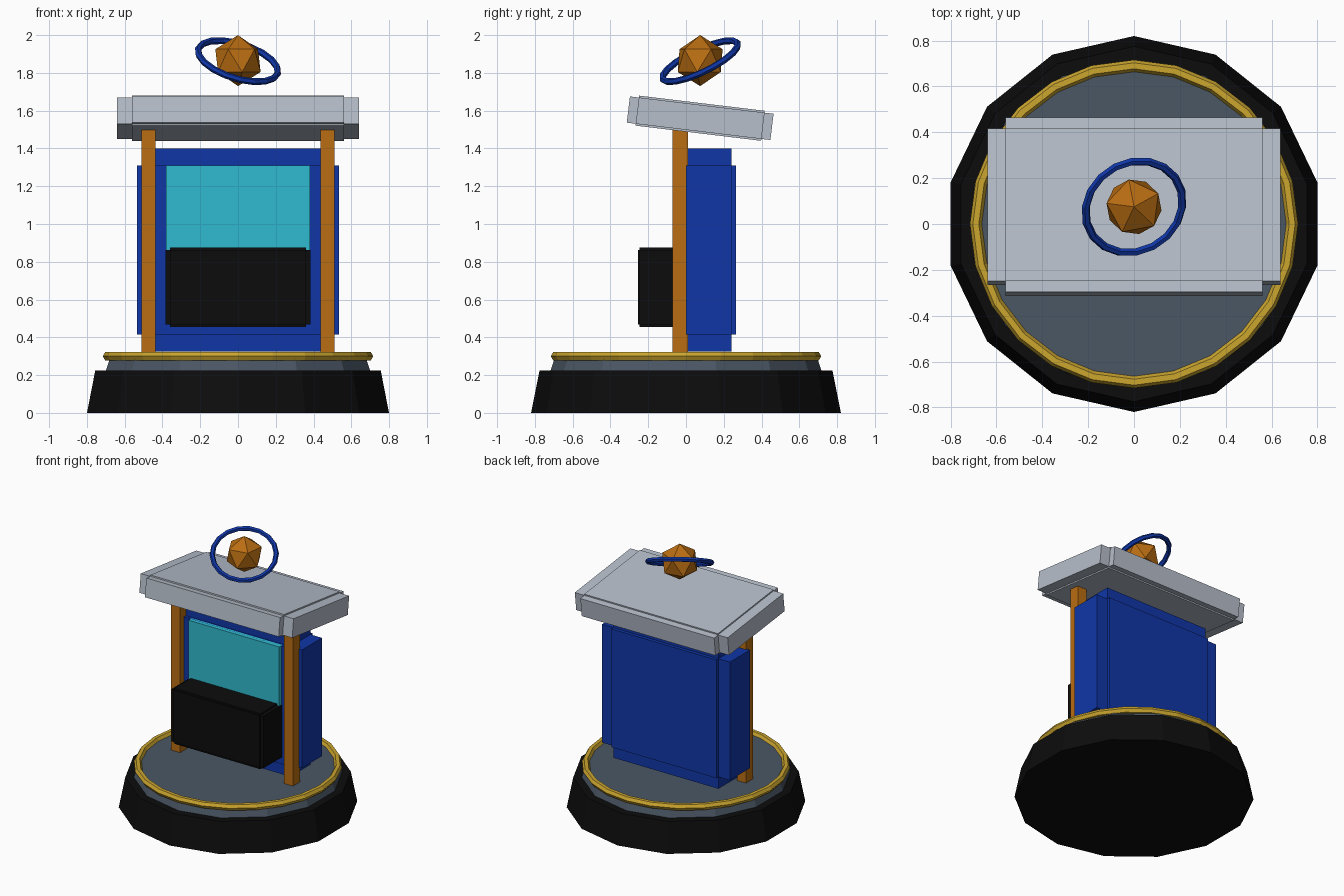
import bpy, bmesh
from mathutils import Matrix, Vector

if "Cube" in bpy.data.objects:
    bpy.data.objects.remove(bpy.data.objects["Cube"], do_unlink=True)


def material(name, rgb):
    m = bpy.data.materials.new(name)
    m.use_nodes = True
    m.diffuse_color = (*rgb, 1)
    m.node_tree.nodes["Principled BSDF"].inputs["Base Color"].default_value = (*rgb, 1)
    return m


black = material("black", (0.0037, 0.0037, 0.0037))
slate = material("slate", (0.07, 0.095, 0.13))
gold = material("gold", (0.6, 0.38, 0.028))
blue = material("blue", (0.005, 0.037, 0.39))
orange = material("orange", (0.49, 0.155, 0.006))
teal = material("teal", (0.03, 0.5, 0.63))
pale_grey = material("pale grey", (0.47, 0.52, 0.6))


def add_object(name, bm, mat, location, rotation=(0, 0, 0)):
    mesh = bpy.data.meshes.new(name)
    bm.to_mesh(mesh)
    bm.free()
    mesh.materials.append(mat)
    obj = bpy.data.objects.new(name, mesh)
    obj.location, obj.rotation_euler = location, rotation
    bpy.context.collection.objects.link(obj)
    return obj


def box(name, mat, center, size, pad=None, rotation=(0, 0, 0)):
    """Box of the given inner size; pad raises a panel on each side, leaving notched edges."""
    bm = bmesh.new()
    bmesh.ops.create_cube(bm, size=1, matrix=Matrix.Diagonal((*size, 1)))
    if pad:
        normals = [f.normal.copy() for f in bm.faces]
        raised = bmesh.ops.extrude_discrete_faces(bm, faces=bm.faces[:])["faces"]
        for face, n in zip(raised, normals):
            face.normal_update()
            n = face.normal
            shift = Vector(a * p for a, p in zip(n, pad))
            bmesh.ops.translate(bm, verts=face.verts[:], vec=shift)
        bmesh.ops.recalc_face_normals(bm, faces=bm.faces[:])
    return add_object(name, bm, mat, center, rotation)


def drum(name, mat, bottom, top, r_bottom, r_top):
    bm = bmesh.new()
    bmesh.ops.create_cone(bm, cap_ends=True, segments=14, radius1=r_bottom,
                          radius2=r_top, depth=top - bottom)
    return add_object(name, bm, mat, (0, 0, (bottom + top) / 2))


def ring(name, mat, center, major, minor, segments, rotation=(0, 0, 0)):
    bpy.ops.mesh.primitive_torus_add(location=center, rotation=rotation, major_radius=major,
                                     minor_radius=minor, major_segments=segments,
                                     minor_segments=6)
    obj = bpy.context.object
    obj.name = name
    obj.data.materials.append(mat)


# Round stand
drum("base", black, 0, 0.225, 0.82, 0.775)
drum("deck", slate, 0.2, 0.3, 0.725, 0.692)
ring("deck_trim", gold, (0, 0, 0.3), 0.69, 0.026, 24)

# Booth body, screen and counter
box("booth_body", blue, (0, 0.12, 0.8625), (0.88, 0.24, 0.895), (0.095, 0.025, 0.09))
box("screen", teal, (0, -0.03, 1.03), (0.76, 0.04, 0.56))
box("counter", black, (0, -0.13, 0.665), (0.72, 0.234, 0.395), (0.025, 0.008, 0.013))

# Posts on both sides
for side, sign in (("left", 1), ("right", -1)):
    box(side + "_post", orange, (sign * 0.473, -0.03, 0.9), (0.075, 0.082, 1.2))

# Tilted roof
box("roof", pale_grey, (0, 0.075, 1.56), (1.12, 0.67, 0.14), (0.08, 0.048, 0.01),
    rotation=(-0.12, 0, 0))

# Floating gem and its halo
center = (0, 0.075, 1.865)
bm = bmesh.new()
bmesh.ops.create_icosphere(bm, subdivisions=1, radius=0.135)
add_object("gem", bm, orange, center, (0, 0, 0.5))
ring("halo", blue, (0, 0.075, 1.862), 0.22, 0.018, 18, rotation=(0.43, 0.3, 0))
